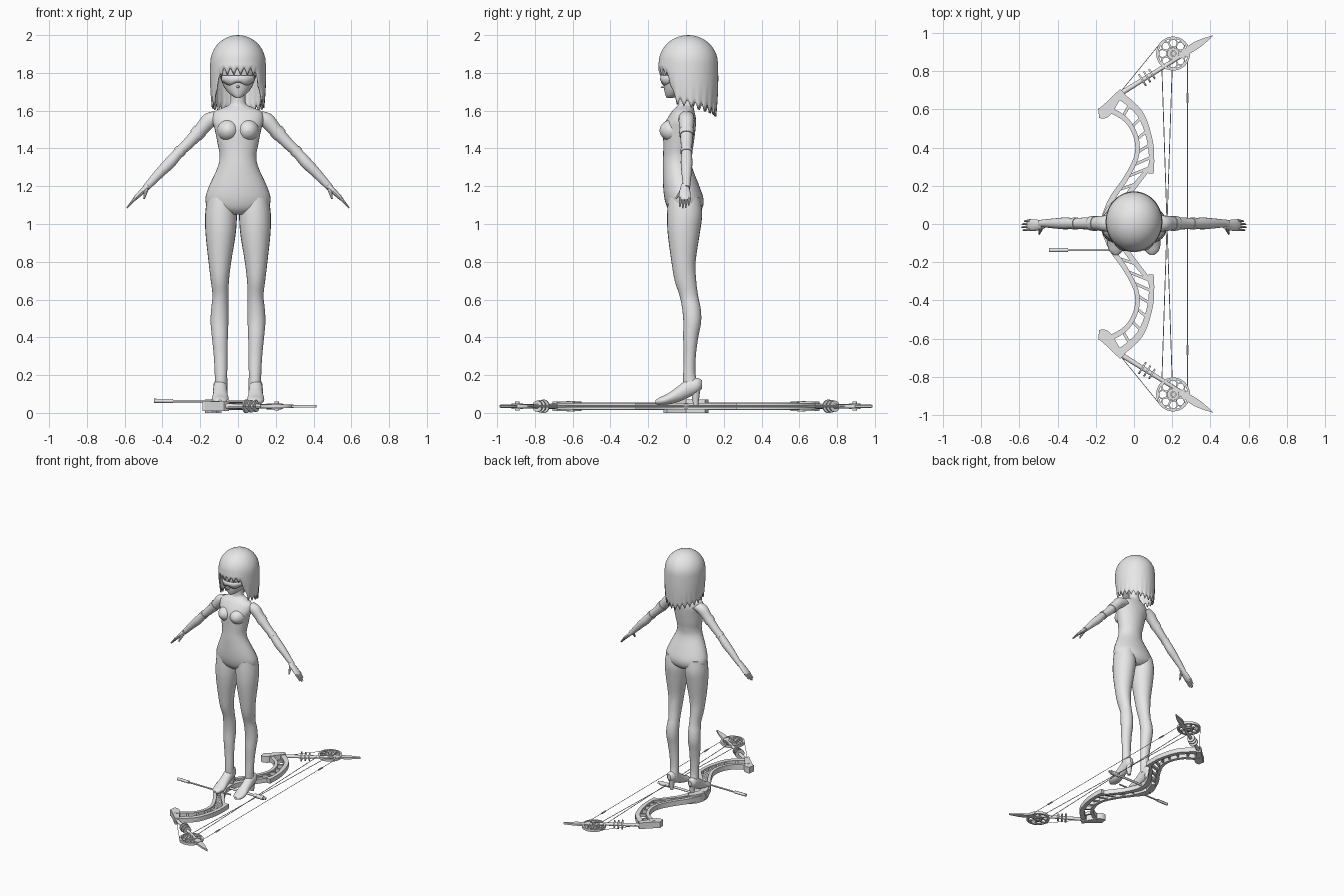
import bpy, bmesh, math
from mathutils import Vector

old = bpy.data.objects.get("Cube")
if old:
    bpy.data.objects.remove(old, do_unlink=True)

GREY = (0.8, 0.8, 0.8, 1.0)
grey = bpy.data.materials.new("plain grey")
grey.use_nodes = True
grey.diffuse_color = GREY
for node in grey.node_tree.nodes:
    if node.type == 'BSDF_PRINCIPLED':
        node.inputs["Base Color"].default_value = GREY

X, Y, Z = Vector((1, 0, 0)), Vector((0, 1, 0)), Vector((0, 0, 1))
FLAT = 0.035          # height of the bow's mid plane
parts = []


def finish(name, bm, mirror=None):
    """Turn a bmesh into a named object, optionally mirrored over X or Y."""
    bmesh.ops.recalc_face_normals(bm, faces=bm.faces[:])
    mesh = bpy.data.meshes.new(name)
    bm.to_mesh(mesh)
    bm.free()
    mesh.materials.append(grey)
    obj = bpy.data.objects.new(name, mesh)
    bpy.context.collection.objects.link(obj)
    if mirror:
        mod = obj.modifiers.new("Mirror", 'MIRROR')
        mod.use_axis = (mirror == 'X', mirror == 'Y', False)
    parts.append(obj)
    return obj


def smooth_path(points, steps=4):
    """Catmull-Rom interpolation of tuples of any length."""
    out = []
    last = len(points) - 1
    for i in range(last):
        quad = [points[max(0, min(last, i + k))] for k in (-1, 0, 1, 2)]
        for s in range(steps):
            t = s / steps
            out.append(tuple(
                b + 0.5 * t * (c - a + t * (2 * a - 5 * b + 4 * c - d + t * (3 * (b - c) + d - a)))
                for a, b, c, d in zip(*quad)))
    return out + [points[-1]]


def bridge(bm, rings, closed=True):
    for low, high in zip(rings, rings[1:]):
        count = len(low)
        for i in range(count if closed else count - 1):
            j = (i + 1) % count
            bm.faces.new((low[i], low[j], high[j], high[i]))


def loft(name, rings, u, v, mirror=None, sides=24):
    """Skin ellipses given as (x, y, z, radius along u, radius along v)."""
    bm = bmesh.new()
    loops = []
    for x, y, z, a, b in smooth_path(rings):
        angles = [math.tau * i / sides for i in range(sides)]
        loops.append([bm.verts.new(Vector((x, y, z)) + u * a * math.cos(t) + v * b * math.sin(t))
                      for t in angles])
    bridge(bm, loops)
    bm.faces.new(loops[0])
    bm.faces.new(loops[-1])
    return finish(name, bm, mirror)


def rod(name, a, b, r1, r2=None, mirror=None, sides=10):
    a, b = Vector(a), Vector(b)
    bm = bmesh.new()
    bmesh.ops.create_cone(bm, cap_ends=True, segments=sides, radius1=r1,
                          radius2=r1 if r2 is None else r2, depth=(b - a).length)
    bm.transform((b - a).to_track_quat('Z', 'Y').to_matrix().to_4x4())
    bmesh.ops.translate(bm, verts=bm.verts[:], vec=(a + b) / 2)
    return finish(name, bm, mirror)


def strip(name, points, height, mirror='Y', closed=False):
    """Flat bar following (x, y, width) points in the bow's plane."""
    path = points if closed else smooth_path(points)
    bm = bmesh.new()
    loops = []
    for i, (x, y, w) in enumerate(path):
        before = path[i - 1] if closed else path[max(i - 1, 0)]
        after = path[(i + 1) % len(path)] if closed else path[min(i + 1, len(path) - 1)]
        along = Vector((after[0] - before[0], after[1] - before[1], 0)).normalized()
        side = along.cross(Z) * w / 2
        mid, up = Vector((x, y, FLAT)), Z * height / 2
        loops.append([bm.verts.new(mid + s * side + k * up)
                      for s, k in ((1, 1), (-1, 1), (-1, -1), (1, -1))])
    bridge(bm, loops + loops[:1] if closed else loops)
    if not closed:
        bm.faces.new(loops[0])
        bm.faces.new(loops[-1])
    return finish(name, bm, mirror)


def flat_ring(name, x, y, radius, width, height, count=24):
    turn = [math.tau * i / count for i in range(count)]
    strip(name, [(x + radius * math.cos(t), y + radius * math.sin(t), width) for t in turn],
          height, closed=True)


# Torso and neck: z, y, half width, half depth
torso = [(1.05, -.005, .06, .06), (1.08, -.005, .15, .09), (1.13, -.01, .173, .103),
         (1.2, -.025, .153, .096), (1.3, -.045, .108, .078), (1.36, -.045, .097, .076),
         (1.42, -.04, .107, .08), (1.5, -.035, .123, .085), (1.55, -.025, .136, .078),
         (1.595, -.015, .125, .06), (1.62, -.005, .07, .045), (1.64, 0, .042, .04),
         (1.71, 0, .04, .04)]
loft("torso", [(0, y, z, a, b) for z, y, a, b in torso], X, Y, sides=32)
loft("chest", [(.052, y, 1.495, r, r) for y, r in
               ((-.05, .06), (-.09, .056), (-.115, .044), (-.132, .026), (-.14, .006))], X, Z, 'X')

# Legs: z, x, y, half width, half depth
leg = [(1.14, .088, -.01, .075, .085), (1.05, .09, -.007, .084, .093), (.95, .092, -.012, .08, .085),
       (.8, .096, -.013, .06, .064), (.7, .096, -.003, .048, .057), (.62, .093, .015, .042, .049),
       (.55, .096, .029, .046, .049), (.48, .098, .033, .047, .047), (.4, .096, .025, .042, .04),
       (.3, .092, .02, .036, .032), (.2, .09, .018, .033, .033), (.13, .09, .03, .034, .045)]
loft("leg", [(x, y, z, a, b) for z, x, y, a, b in leg], X, Y, 'X')

# Heeled shoes: y, z, half width, half height
shoe = [(.085, .15, .014, .022), (.06, .145, .034, .04), (.01, .13, .037, .05), (-.05, .095, .039, .04),
        (-.1, .072, .045, .028), (-.14, .062, .036, .02), (-.162, .058, .012, .01)]
loft("shoe", [(.094, y, z, a, b) for y, z, a, b in shoe], X, Z, 'X')
rod("shoe_heel", (.092, .052, .04), (.092, .05, .14), .013, .028, 'X', 14)

# Arms: x, z, radius
ACROSS = Vector((.72, 0, .7))
arm = [(.1, 1.57, .04), (.15, 1.55, .042), (.2, 1.495, .036), (.26, 1.43, .031), (.31, 1.382, .028),
       (.36, 1.325, .031), (.41, 1.275, .027), (.475, 1.205, .02), (.49, 1.19, .019)]
loft("arm", [(x, .003, z, r, r) for x, z, r in arm], Y, ACROSS, 'X', 18)
rod("arm_band", (.2, .003, 1.495), (.225, .003, 1.468), .04, .038, 'X', 18)
rod("elbow_band", (.3, .003, 1.392), (.315, .003, 1.376), .032, .032, 'X', 18)
palm = [(.475, 1.205, .02, .017), (.505, 1.175, .028, .014), (.535, 1.145, .031, .012), (.552, 1.128, .028, .008)]
loft("palm", [(x, -.006, z, a, b) for x, z, a, b in palm], Y, ACROSS, 'X', 16)
for i, length in enumerate((.045, .053, .05, .037)):
    y = -.029 + i * .0155
    rod("finger", (.543, y, 1.138), (.543 + length * .85, y - .003, 1.138 - length), .009, .004, 'X', 8)
rod("thumb", (.485, -.015, 1.185), (.497, -.053, 1.135), .013, .005, 'X', 8)

# Head: z, y, half width, half depth
head = [(1.668, -.085, .012, .018), (1.685, -.065, .04, .045), (1.72, -.037, .071, .08),
        (1.78, -.015, .095, .108), (1.85, 0, .11, .12), (1.92, .005, .09, .1), (1.96, .005, .03, .03)]
loft("head", [(0, y, z, a, b) for z, y, a, b in head], X, Y)
rod("nose", (0, -.108, 1.728), (0, -.134, 1.724), .011, .002)

# Visor wrapped around the eyes
bm = bmesh.new()
rows = []
for z, grow in ((1.742, 0), (1.765, .006), (1.787, .004)):
    angles = [math.radians(a) for a in range(-63, 64, 7)]
    rows.append([bm.verts.new(((.094 + grow) * math.sin(t), -.016 - (.115 + grow) * math.cos(t),
                               z + (.008 * math.cos(6 * t) if z < 1.75 else 0))) for t in angles])
bridge(bm, rows, closed=False)
visor = finish("visor", bm)
visor.modifiers.new("Solidify", 'SOLIDIFY').thickness = .006


# Bobbed hair: dome with a fringe, side locks and a jagged hem
def hem(degrees, column):
    a = abs(degrees)
    saw = abs((column % 5) - 2) / 2
    if a < 42:
        return 1.785 + .035 * saw
    if a < 66:
        return 1.785 - (a - 42) / 24 * .145 + .015 * saw
    return 1.63 - (a - 66) / 114 * .065 + .035 * saw


COLUMNS, DOME, DROP = 120, 9, 8
bm = bmesh.new()
rows = [[] for _ in range(DOME + DROP)]
for c in range(COLUMNS):
    degrees = 360 * c / COLUMNS - 180
    t = math.radians(degrees)
    bottom = hem(degrees, c)
    for r, row in enumerate(rows):
        if r < DOME:
            lift = math.pi / 2 * (1 - (r + 1) / DOME)
            z, size = 1.85 + .15 * math.sin(lift), math.cos(lift)
        else:
            f = (r - DOME + 1) / DROP
            z = 1.85 - f * (1.85 - bottom)
            size = 1.0 + .02 * math.sin(f * math.pi) - .05 * f * f
        row.append(bm.verts.new((.147 * size * math.sin(t), .012 - .157 * size * math.cos(t), z)))
bridge(bm, rows)
crown = bm.verts.new((0, .012, 2))
for c in range(COLUMNS):
    bm.faces.new((crown, rows[0][c], rows[0][(c + 1) % COLUMNS]))
hair = finish("hair", bm)
solid = hair.modifiers.new("Solidify", 'SOLIDIFY')
solid.thickness = .01

# Bow riser: two curved rails, a centre rail, grip and lattice struts
strip("riser_back_rail", [(-.08, .68, .04), (.03, .58, .035), (.08, .45, .03), (.092, .35, .028),
                          (.088, .265, .03)], .036)
strip("riser_front_rail", [(-.13, .6, .03), (-.04, .545, .026), (.012, .45, .024), (.012, .35, .024),
                           (-.045, .235, .026), (-.11, .14, .03), (-.145, .05, .04), (-.15, 0, .045)], .04)
strip("riser_centre_rail", [(.085, .3, .02), (.02, .22, .026), (-.04, .14, .03), (-.085, .05, .04),
                            (-.09, 0, .04)], .036)
struts = [(-.06, .56, -.02, .63), (-.01, .51, .04, .56), (.01, .44, .07, .49), (.01, .37, .09, .42),
          (0, .31, .09, .35), (-.03, .25, .07, .29), (-.08, .18, .01, .21), (-.12, .11, -.05, .13)]
for x1, y1, x2, y2 in struts:
    strip("riser_strut", [(x1, y1, .015), (x2, y2, .015)], .024)
strip("limb_clamp", [(-.185, .58, .05), (-.15, .59, .065), (-.1, .65, .045), (-.06, .695, .035)], .05)
rod("clamp_bolt", (-.12, .61, .008), (-.12, .61, .062), .022, mirror='Y', sides=16)
strip("grip", [(-.15, 0, .05), (-.13, .06, .05), (-.1, .11, .03)], .07)

# Limbs with dampers and pointed tips
rod("limb", (-.08, .677, FLAT), (.24, .876, FLAT), .014, .011, 'Y')
strip("limb_tip", [(.2, .852, .02), (.3, .92, .04), (.35, .95, .034), (.414, .987, .003)], .014)
for i in range(3):
    x, y = .04 + .025 * i, .752 + .0156 * i
    rod("limb_damper", (x, y, FLAT), (x + .008, y + .005, FLAT), .036 - .003 * i, mirror='Y', sides=16)

# Pierced cam wheels
CAM_X, CAM_Y = .205, .893
flat_ring("cam_rim", CAM_X, CAM_Y, .083, .012, .02, 32)
flat_ring("cam_hub", CAM_X, CAM_Y, .023, .016, .03)
for i in range(8):
    t = math.tau * i / 8
    flat_ring("cam_hole", CAM_X + .054 * math.cos(t), CAM_Y + .054 * math.sin(t), .022, .007, .014, 14)
rod("cam_axle", (CAM_X, CAM_Y, .012), (CAM_X, CAM_Y, .06), .012, mirror='Y')

# String, crossing cables and string beads
rod("bow_string", (.28, -.86, FLAT), (.28, .86, FLAT), .002, sides=6)
for s in (1, -1):
    rod("cable", (.145, s * .85, FLAT + s * .004), (.2, -s * .82, FLAT + s * .004), .0025, sides=6)
rod("string_bead", (.28, .635, FLAT), (.28, .685, FLAT), .006, mirror='Y', sides=8)
rod("limb_cable", (-.06, .705, FLAT), (.14, .95, FLAT), .002, mirror='Y', sides=6)

# Cable guard and arrow
rod("cable_guard", (-.14, 0, FLAT), (.25, 0, FLAT), .009)
rod("cable_slide", (.15, 0, FLAT), (.23, 0, FLAT), .016)
rod("arrow_shaft", (-.44, -.137, .062), (.03, -.137, .062), .006)
rod("arrow_end", (-.445, -.137, .064), (-.345, -.137, .063), .011)

# Smooth shading with sharp edges kept
bpy.ops.object.select_all(action='DESELECT')
for obj in parts:
    obj.select_set(True)
bpy.context.view_layer.objects.active = parts[0]
bpy.ops.object.shade_smooth_by_angle(angle=math.radians(40))
